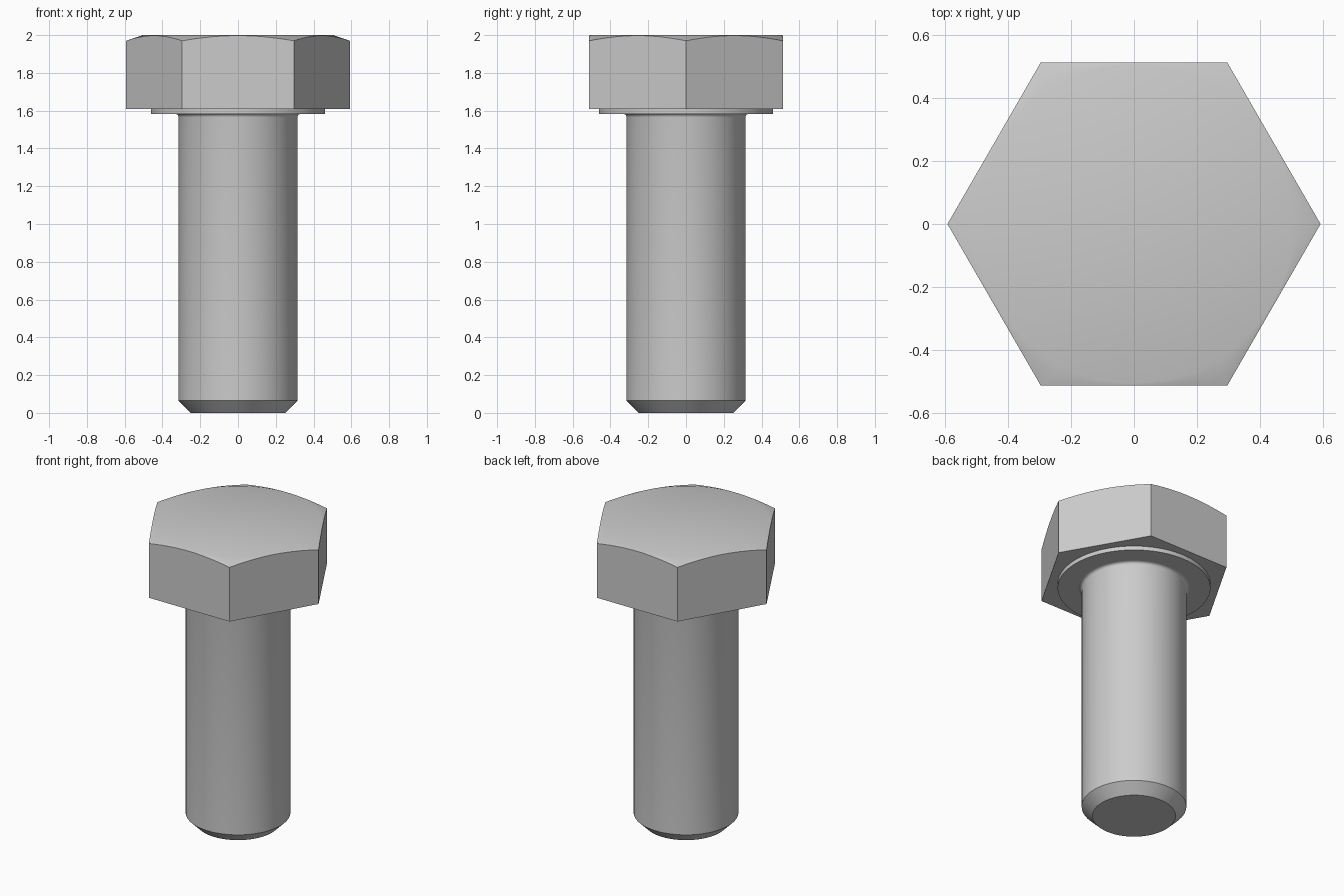
import bpy, bmesh, math

if "Cube" in bpy.data.objects:
    bpy.data.objects.remove(bpy.data.objects["Cube"], do_unlink=True)

SEGMENTS = 96
HEAD_BASE, TOP = 1.61, 2.0
CORNER, CORNER_Z, FLAT_RADIUS = 0.592, 1.97, 0.505

steel = bpy.data.materials.new("steel grey")
steel.use_nodes = True
color = (0.6, 0.6, 0.6, 1)
steel.diffuse_color = color
steel.node_tree.nodes["Principled BSDF"].inputs["Base Color"].default_value = color


def loft(name, rings):
    """Skin a stack of (radius, z) rings, given as functions of angle, and cap the ends."""
    bm = bmesh.new()
    loops = []
    for ring in rings:
        verts = []
        for i in range(SEGMENTS):
            a = math.tau * i / SEGMENTS
            r, z = ring(a)
            verts.append(bm.verts.new((r * math.cos(a), r * math.sin(a), z)))
        loops.append(verts)
    for low, high in zip(loops, loops[1:]):
        for i in range(SEGMENTS):
            j = (i + 1) % SEGMENTS
            bm.faces.new((low[i], low[j], high[j], high[i]))
    bm.faces.new(loops[0][::-1])
    bm.faces.new(loops[-1])
    mesh = bpy.data.meshes.new(name)
    bm.to_mesh(mesh)
    bm.free()
    mesh.materials.append(steel)
    obj = bpy.data.objects.new(name, mesh)
    bpy.context.collection.objects.link(obj)
    bpy.ops.object.select_all(action="DESELECT")
    obj.select_set(True)
    bpy.context.view_layer.objects.active = obj
    bpy.ops.object.shade_smooth_by_angle(angle=math.radians(30))
    return obj


def circle(r, z):
    return lambda a: (r, z)


def hex_radius(a):
    side = math.pi / 3
    return CORNER * math.cos(side / 2) / math.cos(a % side - side / 2)


def chamfer_edge(a):
    r = hex_radius(a)
    slope = (TOP - CORNER_Z) / (CORNER - FLAT_RADIUS)
    return r, TOP - slope * (r - FLAT_RADIUS)


# Hexagonal head with a conical chamfer on its top corners
loft("hex_head", [lambda a: (hex_radius(a), HEAD_BASE), chamfer_edge,
                  circle(FLAT_RADIUS, TOP)])

# Thin round bearing face below the head
loft("washer_face", [circle(0.46, 1.583), circle(0.46, HEAD_BASE + 0.01)])

# Shank with a chamfered tip and a small fillet under the head
fillet = 0.018
rings = [circle(0.25, 0), circle(0.315, 0.065), circle(0.315, 1.583 - fillet)]
for k in range(1, 5):
    t = k / 4 * math.pi / 2
    rings.append(circle(0.315 + fillet * (1 - math.cos(t)),
                        1.583 - fillet + fillet * math.sin(t)))
loft("shank", rings)
